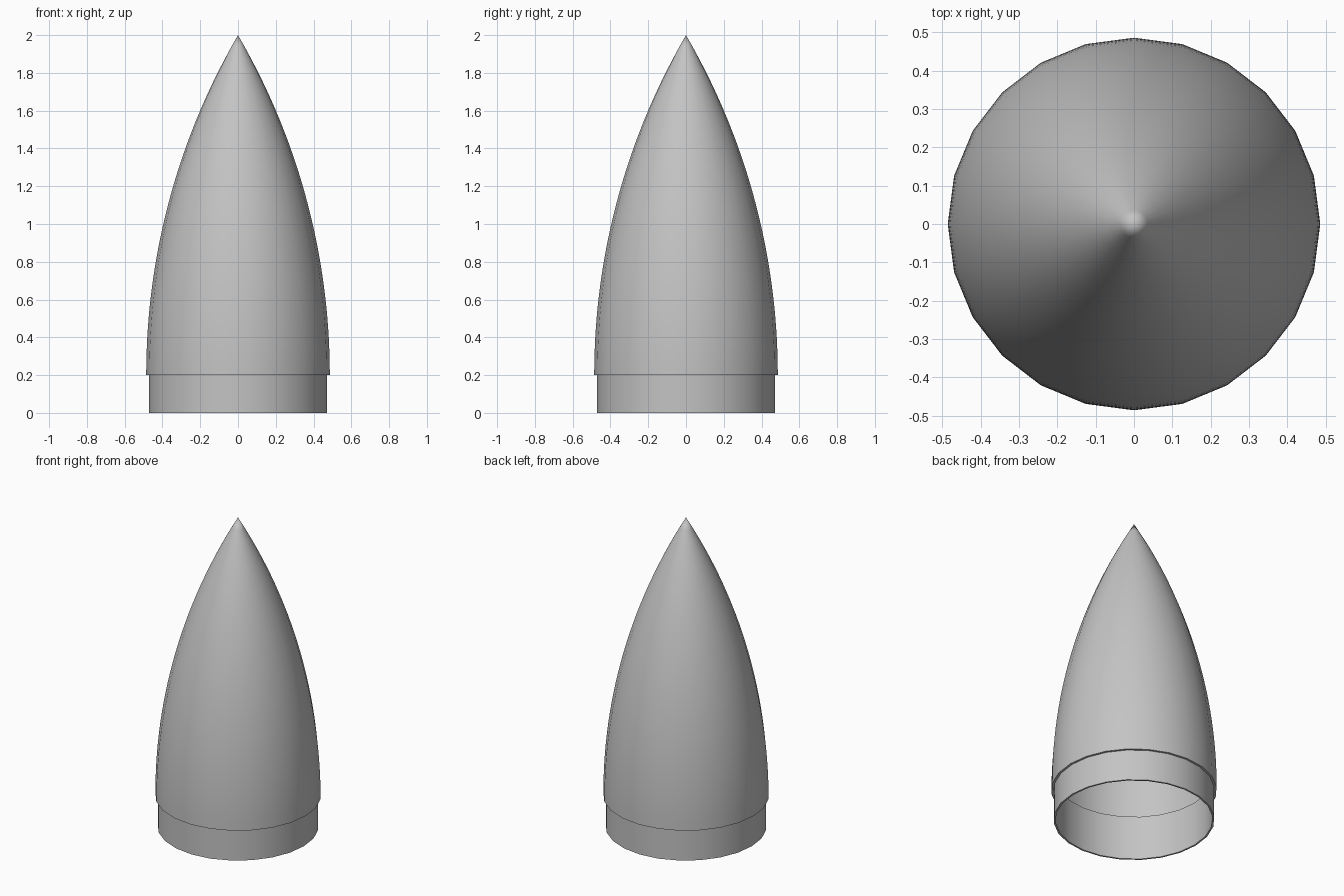
import bpy
import bmesh
import math

SIDES = 24
BASE_Z = 0.2        # height of the step between collar and nose
HEIGHT = 2.0
NOSE_R = 0.486
COLLAR_R = 0.472
COLLAR_INNER_R = 0.461
COLLAR_TOP = 0.285

cube = bpy.data.objects.get("Cube")
if cube:
    bpy.data.objects.remove(cube, do_unlink=True)

# Single plain grey
grey = bpy.data.materials.new("plain grey")
colour = (0.55, 0.55, 0.55, 1.0)
grey.diffuse_color = colour
grey.use_nodes = True
grey.node_tree.nodes["Principled BSDF"].inputs["Base Color"].default_value = colour


def ogive(radius, length, steps=28):
    """Tangent ogive from its base rim up to its point, as (r, z) pairs."""
    rho = (radius ** 2 + length ** 2) / (2 * radius)
    points = []
    for i in range(steps):
        h = length * i / steps
        points.append((math.sqrt(rho ** 2 - h ** 2) + radius - rho, BASE_Z + h))
    return points + [(0.0, BASE_Z + length)]


def lathe(name, profile):
    """Revolve a closed profile round the z axis."""
    bm = bmesh.new()
    verts = [bm.verts.new((r, 0, z)) for r, z in profile]
    edges = []
    for a, b in zip(verts, verts[1:] + verts[:1]):
        if a.co.x > 0 or b.co.x > 0:      # no edge along the axis
            edges.append(bm.edges.new((a, b)))
    bmesh.ops.spin(bm, geom=verts + edges, cent=(0, 0, 0), axis=(0, 0, 1),
                   angle=math.tau, steps=SIDES)
    bmesh.ops.remove_doubles(bm, verts=bm.verts[:], dist=0.0001)
    bmesh.ops.recalc_face_normals(bm, faces=bm.faces[:])
    mesh = bpy.data.meshes.new(name)
    bm.to_mesh(mesh)
    bm.free()
    mesh.materials.append(grey)
    obj = bpy.data.objects.new(name, mesh)
    bpy.context.collection.objects.link(obj)
    bpy.ops.object.select_all(action="DESELECT")
    obj.select_set(True)
    bpy.context.view_layer.objects.active = obj
    bpy.ops.object.shade_smooth_by_angle(angle=math.radians(30))
    return obj


# Hollow pointed nose shell
outer = ogive(NOSE_R, HEIGHT - BASE_Z)
inner = ogive(COLLAR_R - 0.001, HEIGHT - BASE_Z - 0.04)
lathe("nose_shell", outer + inner[::-1])

# Thin open collar that plugs into the nose
lathe("collar", [(COLLAR_R, 0), (COLLAR_R, COLLAR_TOP),
                 (COLLAR_INNER_R, COLLAR_TOP), (COLLAR_INNER_R, 0)])
